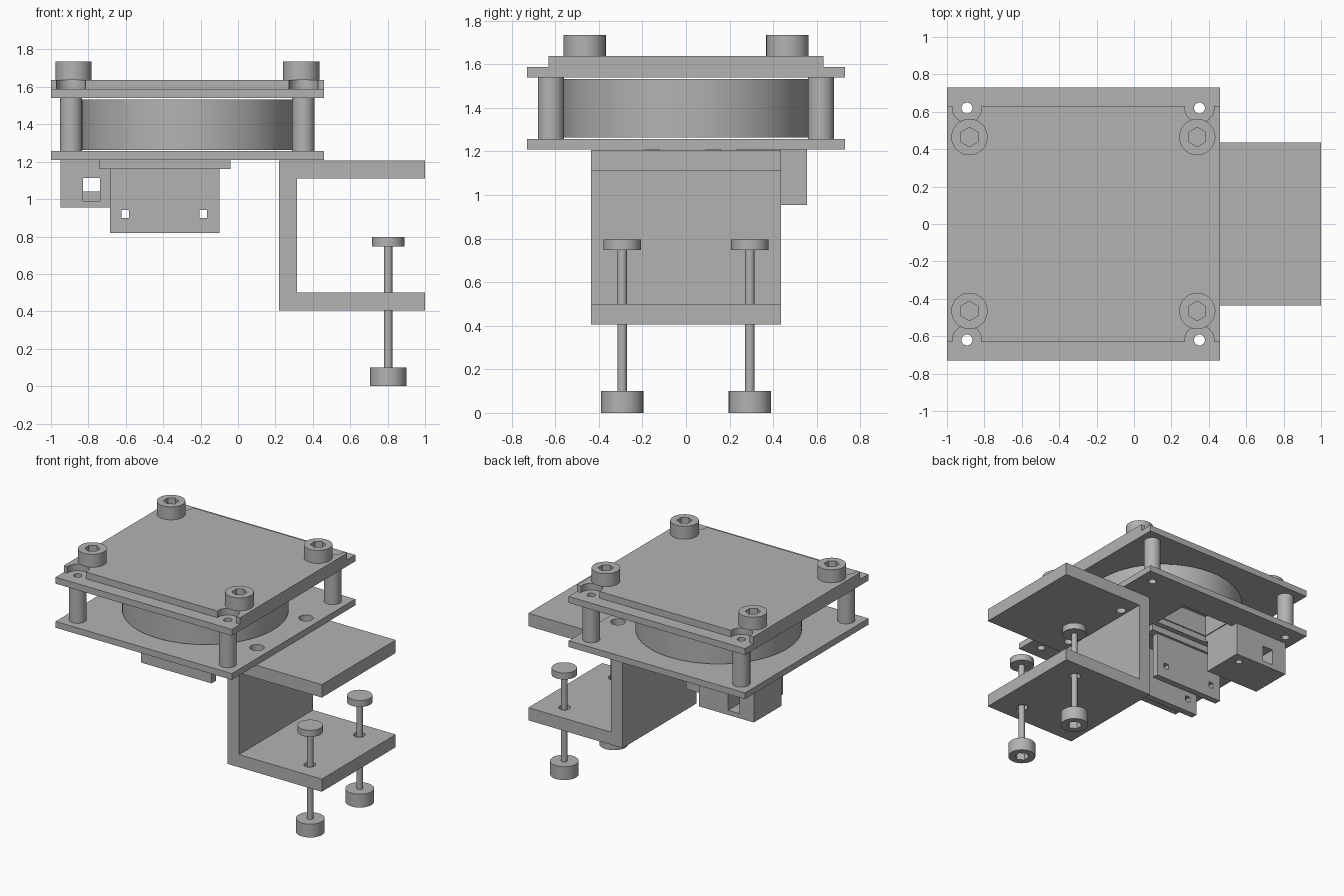
import bpy, bmesh, math
from mathutils import Matrix

cube = bpy.data.objects.get("Cube")
if cube:
    bpy.data.objects.remove(cube, do_unlink=True)

grey = bpy.data.materials.new("plain_grey")
grey.use_nodes = True
grey.diffuse_color = (0.45, 0.45, 0.45, 1)
grey.node_tree.nodes["Principled BSDF"].inputs["Base Color"].default_value = (0.45, 0.45, 0.45, 1)


def finish(name, bm):
    bmesh.ops.recalc_face_normals(bm, faces=bm.faces)
    mesh = bpy.data.meshes.new(name)
    bm.to_mesh(mesh)
    bm.free()
    mesh.materials.append(grey)
    obj = bpy.data.objects.new(name, mesh)
    bpy.context.scene.collection.objects.link(obj)
    return obj


def box(name, x, y, z):
    bm = bmesh.new()
    bmesh.ops.create_cube(bm, size=1)
    for v in bm.verts:
        for i, (lo, hi) in enumerate((x, y, z)):
            v.co[i] = lo if v.co[i] < 0 else hi
    return finish(name, bm)


def rod(name, x, y, r, z, sides=40):
    bm = bmesh.new()
    bmesh.ops.create_cone(bm, cap_ends=True, segments=sides, radius1=r, radius2=r,
                          depth=z[1] - z[0],
                          matrix=Matrix.Translation((x, y, sum(z) / 2)))
    return finish(name, bm)


def extrude_xz(name, outline, y):
    bm = bmesh.new()
    face = bm.faces.new([bm.verts.new((px, y[0], pz)) for px, pz in outline])
    new = bmesh.ops.extrude_face_region(bm, geom=[face])["geom"]
    bmesh.ops.translate(bm, vec=(0, y[1] - y[0], 0),
                        verts=[g for g in new if isinstance(g, bmesh.types.BMVert)])
    return finish(name, bm)


def cut(obj, cutters):
    """Subtract the cutters for good and remove them."""
    for c in cutters:
        c.hide_render = True
        mod = obj.modifiers.new("cut", 'BOOLEAN')
        mod.operation = 'DIFFERENCE'
        mod.solver = 'EXACT'
        mod.object = c
    graph = bpy.context.evaluated_depsgraph_get()
    mesh = bpy.data.meshes.new_from_object(obj.evaluated_get(graph))
    obj.modifiers.clear()
    obj.data = mesh
    for c in cutters:
        bpy.data.objects.remove(c, do_unlink=True)
    return obj


POSTS = [(x, y) for x in (-0.893, 0.35) for y in (-0.62, 0.62)]
PLATE_X, PLATE_Y = (-1, 0.46), (-0.73, 0.73)
CLAMP_Y = (-0.437, 0.437)


def post_holes(r):
    return [rod("hole_cutter", x, y, r, (1.1, 1.8), 24) for x, y in POSTS]


# Housing plates
cut(box("bottom_plate", PLATE_X, PLATE_Y, (1.21, 1.257)),
    post_holes(0.029)
    + [rod("hole_cutter", 0.36, s * 0.29, 0.05, (1.1, 1.4), 24) for s in (-1, 1)]
    + [box("opening_cutter", (-0.5, -0.05), (0.2, 0.5), (1.1, 1.4))])
cut(box("top_plate", PLATE_X, PLATE_Y, (1.54, 1.588)), post_holes(0.029))
cut(box("cover_plate", PLATE_X, (-0.632, 0.632), (1.588, 1.638)), post_holes(0.078))

# Drum between the plates, with a recess above the plate opening
cut(rod("drum", -0.27, 0, 0.565, (1.263, 1.533), 96),
    [box("recess_cutter", (-0.5, -0.05), (0.2, 0.45), (1.1, 1.42))])

# Hollow corner posts
for x, y in POSTS:
    cut(rod("corner_post", x, y, 0.06, (1.257, 1.54)),
        [rod("bore_cutter", x, y, 0.029, (1.1, 1.8), 24)])

# Cover screws with hex sockets
for x in (-0.88, 0.338):
    for y in (-0.465, 0.465):
        cut(rod("cover_screw", x, y, 0.097, (1.638, 1.735)),
            [rod("socket_cutter", x, y, 0.052, (1.675, 1.8), 6)])

# C-shaped clamp
clamp = extrude_xz("clamp_bracket", [(0.22, 0.405), (1, 0.405), (1, 0.5), (0.315, 0.5),
                                     (0.315, 1.11), (1, 1.11), (1, 1.207), (0.22, 1.207)], CLAMP_Y)
cut(clamp, [rod("hole_cutter", 0.8, s * 0.293, 0.04, (0.3, 0.6), 24) for s in (-1, 1)]
    + [rod("hole_cutter", 0.365, s * 0.29, 0.035, (1, 1.3), 24) for s in (-1, 1)])

# Clamp screws with pressure pads
for y in (-0.293, 0.293):
    rod("clamp_screw_shaft", 0.803, y, 0.022, (0.09, 0.76), 24)
    rod("clamp_screw_pad", 0.803, y, 0.086, (0.748, 0.797))
    cut(rod("clamp_screw_head", 0.803, y, 0.097, (0, 0.1)),
        [rod("socket_cutter", 0.803, y, 0.052, (-0.1, 0.06), 6)])

# Pair of flanged hanging brackets
for lo, hi, out in ((0.09, 0.14, 0.02), (-0.17, -0.12, -0.02)):
    box("hanger_flange", (-0.74, -0.04), (min(lo, lo + out), max(hi, hi + out)), (1.162, 1.21))
    cut(box("hanger_plate", (-0.685, -0.1), (lo, hi), (0.82, 1.162)),
        [box("slot_cutter", (x - 0.02, x + 0.02), (-1, 1), (0.9, 0.942))
         for x in (-0.603, -0.185)])

# Connector block with a stepped window
cut(box("connector_block", (-0.95, -0.495), (0.23, 0.555), (0.955, 1.21)),
    [box("window_cutter", (-0.83, -0.738), (0.1, 0.7), (1.04, 1.112)),
     box("step_cutter", (-0.83, -0.738), (0.4, 0.7), (0.99, 1.1)),
     box("step_cutter", (-0.83, -0.738), (0.1, 0.32), (0.99, 1.1)),
     rod("hole_cutter", -0.58, 0.475, 0.025, (0.9, 1.05), 24)])

# Smooth the round walls, keep edges sharp
for o in bpy.context.scene.objects:
    o.select_set(o.type == 'MESH')
    if o.type == 'MESH':
        bpy.context.view_layer.objects.active = o
bpy.ops.object.shade_smooth_by_angle(angle=math.radians(30))
